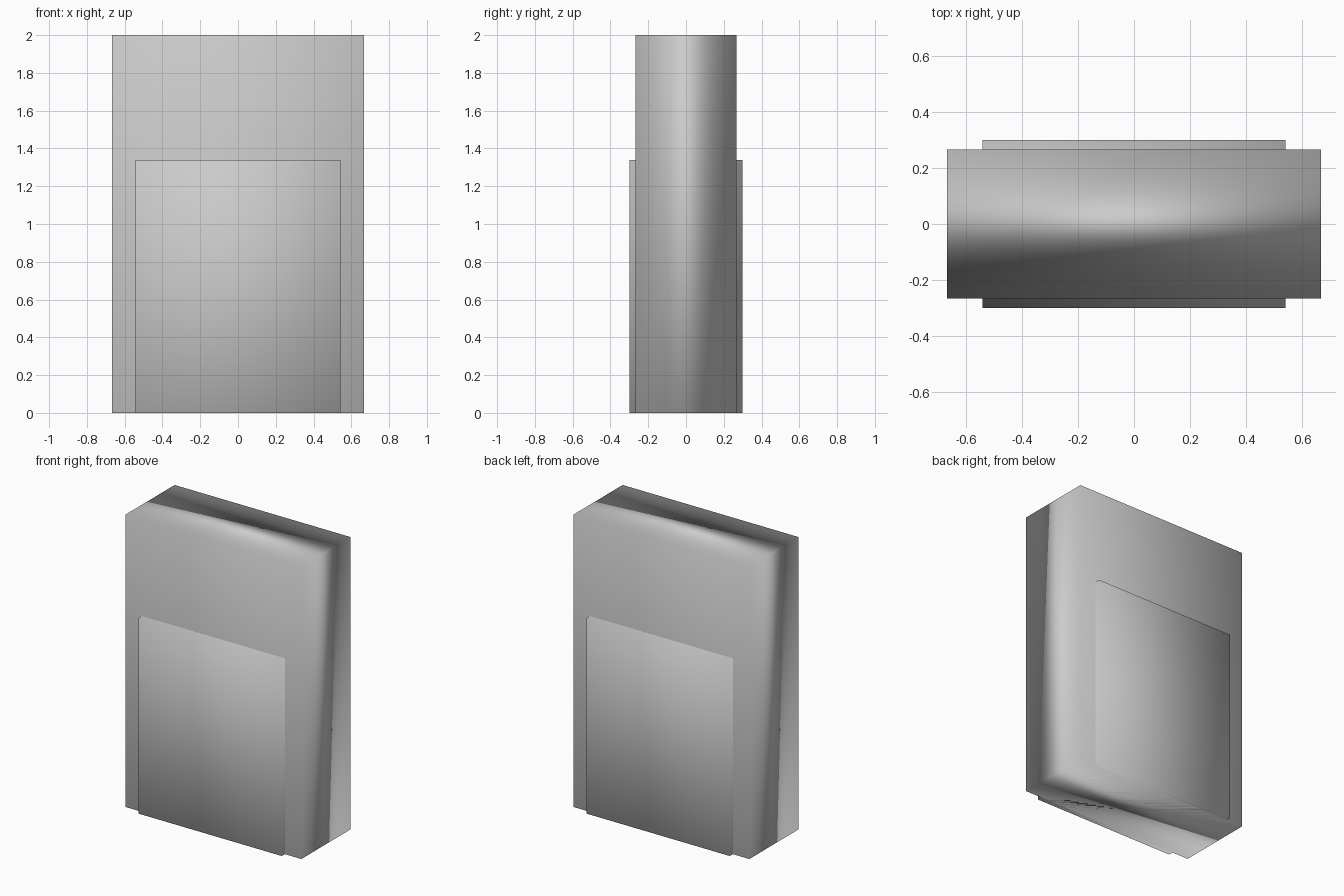
import bpy
import bmesh
from mathutils import Matrix, Vector

old = bpy.data.objects.get("Cube")
if old:
    bpy.data.objects.remove(old, do_unlink=True)

grey = bpy.data.materials.new("light_grey")
grey.use_nodes = True
colour = (0.6, 0.6, 0.6, 1)
grey.diffuse_color = colour
grey.node_tree.nodes["Principled BSDF"].inputs["Base Color"].default_value = colour


def soft_block(name, width, depth, height):
    """Box standing on the floor, shaded smoothly with area-weighted normals."""
    bm = bmesh.new()
    size = Vector((width, depth, height))
    lift = Matrix.Translation((0, 0, height / 2))
    bmesh.ops.create_cube(bm, size=1, matrix=lift @ Matrix.Diagonal(size).to_4x4())
    mesh = bpy.data.meshes.new(name)
    bm.to_mesh(mesh)
    bm.free()
    mesh.shade_smooth()
    mesh.materials.append(grey)
    obj = bpy.data.objects.new(name, mesh)
    bpy.context.collection.objects.link(obj)
    normals = obj.modifiers.new("weighted_normals", 'WEIGHTED_NORMAL')
    normals.mode = 'FACE_AREA'
    return obj


# Tall main slab
soft_block("main_slab", 1.333, 0.533, 2.0)

# Lower block passing through the slab, standing proud as a panel front and back
soft_block("panel_block", 1.083, 0.6, 1.34)
